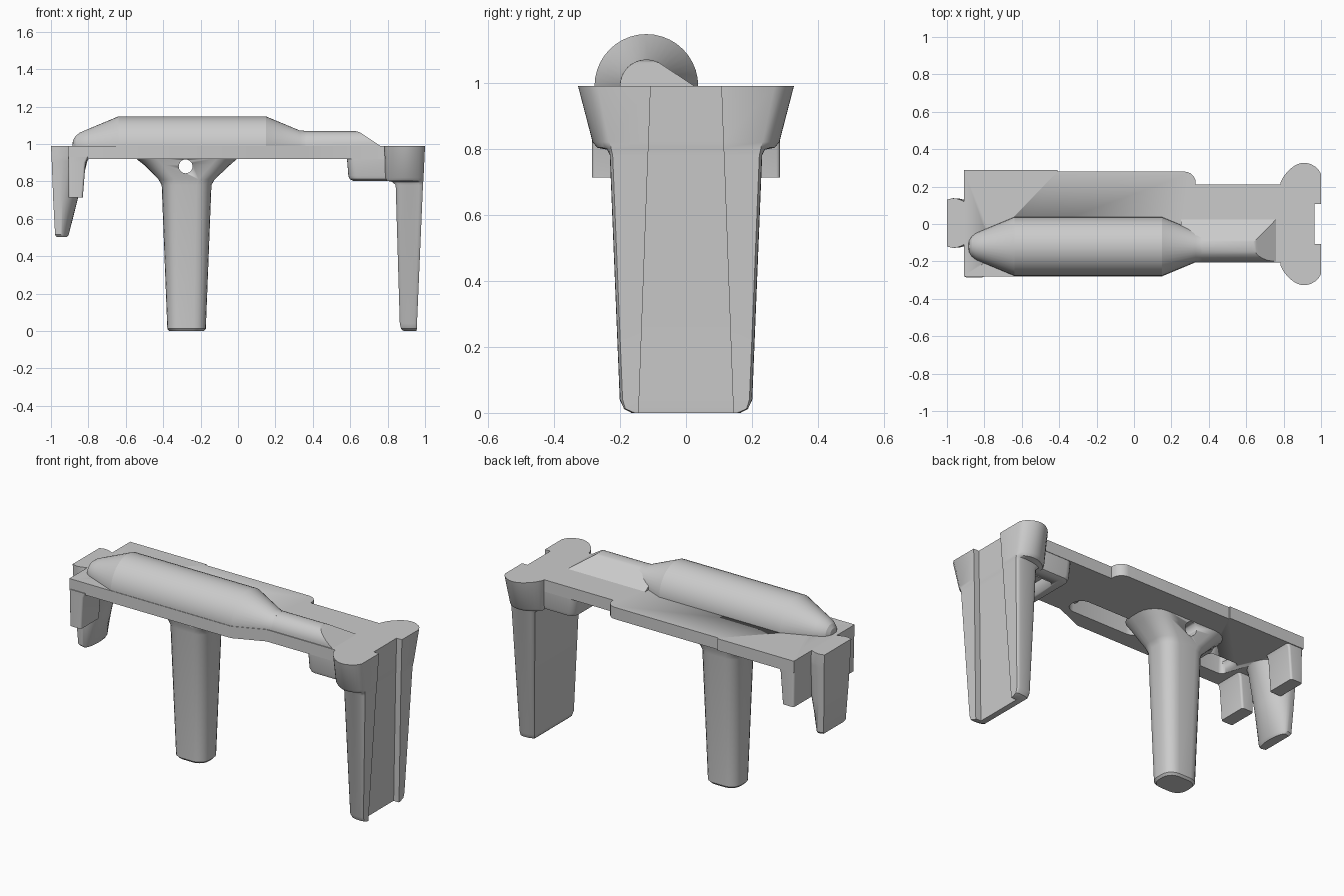
import bpy, bmesh, math
from mathutils import Vector

if "Cube" in bpy.data.objects:
    bpy.data.objects.remove(bpy.data.objects["Cube"])

TOP, UNDER, AXIS_Y = 0.99, 0.92, -0.12


def finish(name, bm, angle=30):
    bmesh.ops.recalc_face_normals(bm, faces=bm.faces)
    me = bpy.data.meshes.new(name)
    bm.to_mesh(me)
    bm.free()
    ob = bpy.data.objects.new(name, me)
    bpy.context.collection.objects.link(ob)
    bpy.ops.object.select_all(action='DESELECT')
    ob.select_set(True)
    bpy.context.view_layer.objects.active = ob
    bpy.ops.object.shade_smooth_by_angle(angle=math.radians(angle))
    return ob


def skin(rings):
    """Closed solid through rings of 3D points."""
    bm = bmesh.new()
    vs = [[bm.verts.new(p) for p in r] for r in rings]
    n = len(vs[0])
    for a, b in zip(vs, vs[1:]):
        for i in range(n):
            bm.faces.new((a[i], a[(i + 1) % n], b[(i + 1) % n], b[i]))
    bm.faces.new(vs[0])
    bm.faces.new(vs[-1])
    return bm


def loft(name, sections, angle=30):
    """sections: list of (z, xy outline)."""
    return finish(name, skin([[(x, y, z) for x, y in pts] for z, pts in sections]), angle)


def rounded(x0, x1, y0, y1, r, n=5):
    pts = []
    for k, (cx, cy) in enumerate([(x1 - r, y1 - r), (x0 + r, y1 - r),
                                  (x0 + r, y0 + r), (x1 - r, y0 + r)]):
        for i in range(n + 1):
            a = math.pi / 2 * (k + i / n)
            pts.append((cx + r * math.cos(a), cy + r * math.sin(a)))
    return pts


def cut(target, cutter):
    m = target.modifiers.new("cut", 'BOOLEAN')
    m.operation, m.solver, m.object = 'DIFFERENCE', 'EXACT', cutter
    bpy.context.view_layer.objects.active = target
    bpy.ops.object.modifier_apply(modifier=m.name)


# Flat deck with stepped outline
corner = [(0.27 + 0.06 * math.sin(a), 0.22 + 0.06 * math.cos(a))
          for a in [i * math.pi / 12 for i in range(7)]]
outline = [(-0.91, -0.28), (0.15, -0.28), (0.33, -0.205), (0.84, -0.205),
           (0.84, 0.21), (0.33, 0.21)] + corner[::-1] + \
          [(-0.41, 0.28), (-0.41, 0.29), (-0.91, 0.29)]
deck = loft("deck", [(UNDER, outline), (TOP, outline)])

# Half-round body lying on the deck
profile = [(-0.886, 0.004), (-0.882, 0.03), (-0.868, 0.053), (-0.845, 0.071), (-0.81, 0.086),
           (-0.64, 0.157), (0.15, 0.157), (0.33, 0.082), (0.36, 0.08)]
N = 40
bm = skin([[(x, AXIS_Y + r * math.cos(2 * math.pi * i / N),
             TOP + r * math.sin(2 * math.pi * i / N)) for i in range(N)] for x, r in profile])
res = bmesh.ops.bisect_plane(bm, geom=bm.verts[:] + bm.edges[:] + bm.faces[:],
                             plane_co=(0, 0, 0.96), plane_no=(0, 0, -1), clear_outer=True)
bmesh.ops.holes_fill(bm, edges=[e for e in bm.edges if e.is_boundary], sides=0)
body = finish("round_body", bm, 20)

# Narrow neck: rounded on the front, ramp on the back, sloped end
R = 0.08
yz = [(0.03, 0.97), (0.025, TOP)]
yz += [(AXIS_Y + R * math.cos(math.radians(a)), TOP + R * math.sin(math.radians(a)))
       for a in range(60, 181, 12)]
yz += [(AXIS_Y - R, 0.97)]
bm = skin([[(x, y, z) for y, z in yz] for x in (0.25, 0.85)])
for co, no in (((0.64, 0, 1.07), Vector((0.08, 0, 0.12))),
               ((0.625, 0, 1.07), Vector((0.04, 0, 0.13)))):
    bmesh.ops.bisect_plane(bm, geom=bm.verts[:] + bm.edges[:] + bm.faces[:],
                           plane_co=co, plane_no=no.normalized(), clear_outer=True)
    bmesh.ops.holes_fill(bm, edges=[e for e in bm.edges if e.is_boundary], sides=0)
neck = finish("neck", bm, 25)


# Grooved end leg with round-lobed head
def leg_ring(xl, xr, yf, yl, yt, yg, depth=0.035, power=0.7):
    half = [(xr - depth, yg), (xr, yg)]
    n = 14
    for i in range(n + 1):
        t = i / n
        base = yf + (yl - yf) * t
        bulge = max(0, math.sin(math.pi * t)) ** power
        half.append((xr + (xl - xr) * t, base + (yt - (yf + yl) / 2) * bulge))
    return half + [(x, -y) for x, y in reversed(half)]


loft("end_leg", [
    (0.0, leg_ring(0.885, 0.955, 0.155, 0.15, 0.165, 0.143)),
    (0.012, leg_ring(0.872, 0.956, 0.183, 0.175, 0.187, 0.143)),
    (0.04, leg_ring(0.865, 0.957, 0.192, 0.185, 0.2, 0.142, power=0.3)),
    (0.78, leg_ring(0.843, 0.989, 0.222, 0.21, 0.229, 0.115, power=0.3)),
    (0.797, leg_ring(0.825, 0.99, 0.226, 0.21, 0.238, 0.114, power=0.5)),
    (0.803, leg_ring(0.795, 0.991, 0.227, 0.205, 0.268, 0.114)),
    (0.82, leg_ring(0.788, 0.992, 0.232, 0.205, 0.282, 0.113)),
    (TOP, leg_ring(0.783, 1.0, 0.268, 0.22, 0.325, 0.107))], 35)

# Thick pad under the deck beside the end leg
pad = loft("end_pad", [
    (0.803, rounded(0.615, 0.87, -0.18, 0.18, 0.04)),
    (0.812, rounded(0.597, 0.87, -0.197, 0.197, 0.045)),
    (0.83, rounded(0.59, 0.87, -0.203, 0.203, 0.045)),
    (0.93, rounded(0.582, 0.87, -0.205, 0.208, 0.045))])

# Middle leg flaring into the deck
middle = loft("middle_leg", [
    (0.0, rounded(-0.368, -0.182, -0.075, 0.075, 0.06)),
    (0.012, rounded(-0.378, -0.172, -0.085, 0.085, 0.065)),
    (0.78, rounded(-0.408, -0.142, -0.105, 0.105, 0.08)),
    (0.81, rounded(-0.425, -0.125, -0.11, 0.11, 0.085)),
    (0.89, rounded(-0.505, -0.04, -0.13, 0.13, 0.1)),
    (0.925, rounded(-0.55, 0.0, -0.14, 0.14, 0.11))], 35)


# Short hooked tab at the other end, flat outside and round inside
def tab_ring(xo, xi, h):
    flat = min(0.03, (xi - xo) / 2)
    arc = [(xo + flat + (xi - xo - flat) * math.cos(a), 0.005 + h * math.sin(a))
           for a in [math.pi * (i / 16 - 0.5) for i in range(17)]]
    return arc + [(xo, h - 0.003), (xo, 0.013 - h)]


loft("hook_tab", [
    (0.502, tab_ring(-0.97, -0.915, 0.10)), (0.515, tab_ring(-0.978, -0.905, 0.112)),
    (0.70, tab_ring(-0.988, -0.858, 0.122)), (0.91, tab_ring(-0.996, -0.805, 0.132)),
    (0.93, tab_ring(-0.997, -0.79, 0.133)), (TOP, tab_ring(-1.0, -0.85, 0.133))], 35)

# Pair of corner blocks beside the tab
for side, label in ((-1, "front"), (1, "back")):
    ys = sorted((side * 0.11, side * 0.285))
    loft(label + "_corner_block", [
        (0.713, rounded(-0.905, -0.83, *ys, 0.012)),
        (0.90, rounded(-0.908, -0.815, *ys, 0.012)),
        (0.93, rounded(-0.908, -0.80, *ys, 0.012))])

# Cutters: underside pockets and the cross hole
pockets = [(-0.76, -0.56, -0.19, -0.05, 0.03), (-0.16, 0.32, -0.185, -0.055, 0.06)]
for x0, x1, y0, y1, r in pockets:
    c = loft("pocket_cutter", [(0.90, rounded(x0, x1, y0, y1, r)),
                               (1.04, rounded(x0 + 0.01, x1 - 0.01, y0 + 0.01, y1 - 0.01, r - 0.01))])
    c.hide_render = True
    cut(deck, c)
    cut(body, c)
    bpy.data.objects.remove(c)

c = loft("pad_cutter", [(0.79, rounded(0.65, 0.84, -0.13, 0.13, 0.03)),
                        (0.87, rounded(0.66, 0.84, -0.12, 0.12, 0.03))])
cut(pad, c)
bpy.data.objects.remove(c)

hole = [[(-0.28 + 0.037 * math.cos(2 * math.pi * i / 24), y,
          0.88 + 0.037 * math.sin(2 * math.pi * i / 24)) for i in range(24)] for y in (-0.4, 0.4)]
c = finish("hole_cutter", skin(hole))
cut(middle, c)
bpy.data.objects.remove(c)
